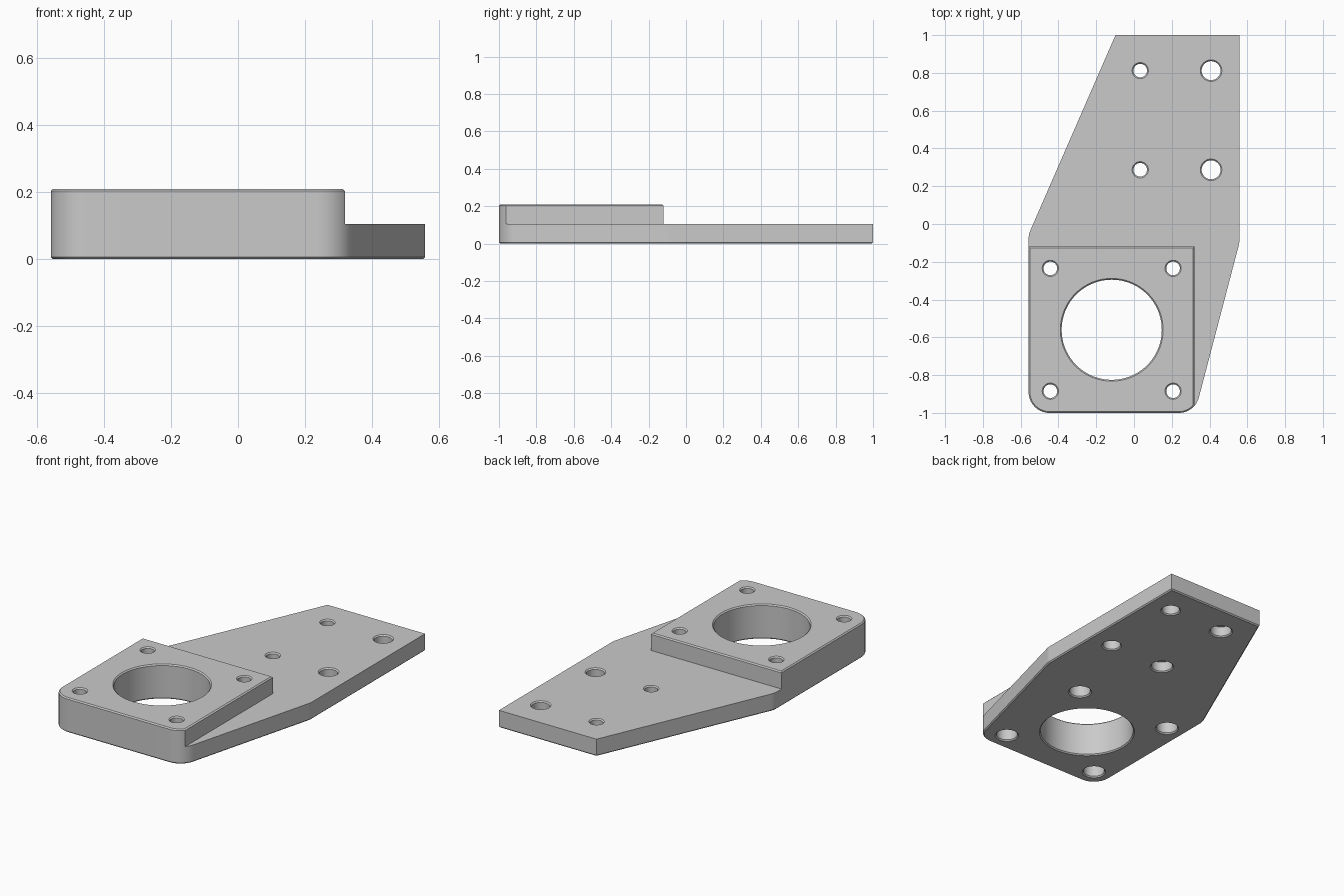
import bpy, bmesh, math
from mathutils import Vector

if "Cube" in bpy.data.objects:
    bpy.data.objects.remove(bpy.data.objects["Cube"], do_unlink=True)

THICK, STEP, CHAMFER = 0.21, 0.105, 0.007

grey = bpy.data.materials.new("plain grey")
grey.use_nodes = True
COLOUR = (0.59, 0.59, 0.59, 1)
grey.diffuse_color = COLOUR
grey.node_tree.nodes["Principled BSDF"].inputs["Base Color"].default_value = COLOUR


def make_object(name, bm):
    bmesh.ops.recalc_face_normals(bm, faces=bm.faces[:])
    mesh = bpy.data.meshes.new(name)
    bm.to_mesh(mesh)
    bm.free()
    obj = bpy.data.objects.new(name, mesh)
    bpy.context.collection.objects.link(obj)
    return obj


def rounded(corners, steps=12):
    """Outline from (x, y, fillet radius) corners."""
    out = []
    for i, (x, y, r) in enumerate(corners):
        p = Vector((x, y))
        if r == 0:
            out.append(p)
            continue
        a = (Vector(corners[i - 1][:2]) - p).normalized()
        b = (Vector(corners[(i + 1) % len(corners)][:2]) - p).normalized()
        half = a.angle(b) / 2
        centre = p + (a + b).normalized() * r / math.sin(half)
        start = p + a * r / math.tan(half) - centre
        end = p + b * r / math.tan(half) - centre
        for k in range(steps + 1):
            arm = start.lerp(end, k / steps).normalized()
            out.append(centre + arm * r)
    return out


def prism(name, outline, z0, z1):
    bm = bmesh.new()
    face = bm.faces.new([bm.verts.new((x, y, z0)) for x, y in outline])
    top = bmesh.ops.extrude_face_region(bm, geom=[face], use_keep_orig=True)["geom"]
    for v in top:
        if isinstance(v, bmesh.types.BMVert):
            v.co.z = z1
    return make_object(name, bm)


def add_drill(bm, x, y, profile, sides=48):
    """Closed turned cutter from (radius, z) pairs."""
    rings = [[bm.verts.new((x + r * math.cos(math.tau * k / sides),
                            y + r * math.sin(math.tau * k / sides), z))
              for k in range(sides)] for r, z in profile]
    for low, high in zip(rings, rings[1:]):
        for k in range(sides):
            n = (k + 1) % sides
            bm.faces.new((low[k], low[n], high[n], high[k]))
    bm.faces.new(rings[0][::-1])
    bm.faces.new(rings[-1])


def hole_profile(r, top, bore=None, depth=0):
    """Through hole chamfered at both mouths, with optional counterbore below."""
    c, over = CHAMFER, 0.02
    low = bore or r
    points = [(low + c, -over), (low + c, 0), (low, c)]
    if bore:
        points += [(bore, depth), (r, depth)]
    return points + [(r, top - c), (r + c, top), (r + c, top + over)]


def subtract(target, cutter):
    cutter.hide_render = True
    mod = target.modifiers.new("cut", "BOOLEAN")
    mod.operation, mod.solver, mod.object = "DIFFERENCE", "EXACT", cutter
    graph = bpy.context.evaluated_depsgraph_get()
    mesh = bpy.data.meshes.new_from_object(target.evaluated_get(graph))
    target.modifiers.clear()
    target.data = mesh
    bpy.data.objects.remove(cutter, do_unlink=True)


# Full-height body with rounded front corners
plate = prism("motor_mount_plate", rounded([
    (-0.098, 1, 0), (-0.558, -0.055, 0.11), (-0.558, -1, 0.11),
    (0.322, -1, 0.11), (0.558, -0.10, 0.11), (0.558, 1, 0)]), 0, THICK)

# Lower the arm, leaving the raised square block
subtract(plate, prism("step_cutter", [
    (0.319, -2), (2, -2), (2, 2), (-2, 2), (-2, -0.12), (0.319, -0.12)], STEP, 1))

# Chamfer the bottom rim and the top rim of the block
bm = bmesh.new()
bm.from_mesh(plate.data)
bmesh.ops.remove_doubles(bm, verts=bm.verts[:], dist=0.0001)
rim = [e for e in bm.edges if e.calc_face_angle(0) > 1
       and any(all(abs(v.co.z - z) < 0.001 for v in e.verts) for z in (0, THICK))]
bmesh.ops.bevel(bm, geom=rim, offset=CHAMFER, segments=1, affect="EDGES")
bm.to_mesh(plate.data)
bm.free()

# Central opening, block screw holes and arm holes
bm = bmesh.new()
cx, cy, reach = -0.118, -0.56, 0.325
add_drill(bm, cx, cy, hole_profile(0.265, THICK), 96)
for sx in (-1, 1):
    for sy in (-1, 1):
        add_drill(bm, cx + sx * reach, cy + sy * reach,
                  hole_profile(0.036, THICK, 0.06, STEP))
for y in (0.287, 0.812):
    add_drill(bm, 0.033, y, hole_profile(0.036, STEP, 0.06, 0.065))
    add_drill(bm, 0.408, y, hole_profile(0.05, STEP))
subtract(plate, make_object("hole_cutter", bm))

plate.data.materials.clear()
plate.data.materials.append(grey)
bpy.ops.object.select_all(action="DESELECT")
plate.select_set(True)
bpy.context.view_layer.objects.active = plate
bpy.ops.object.shade_smooth_by_angle(angle=math.radians(30))
